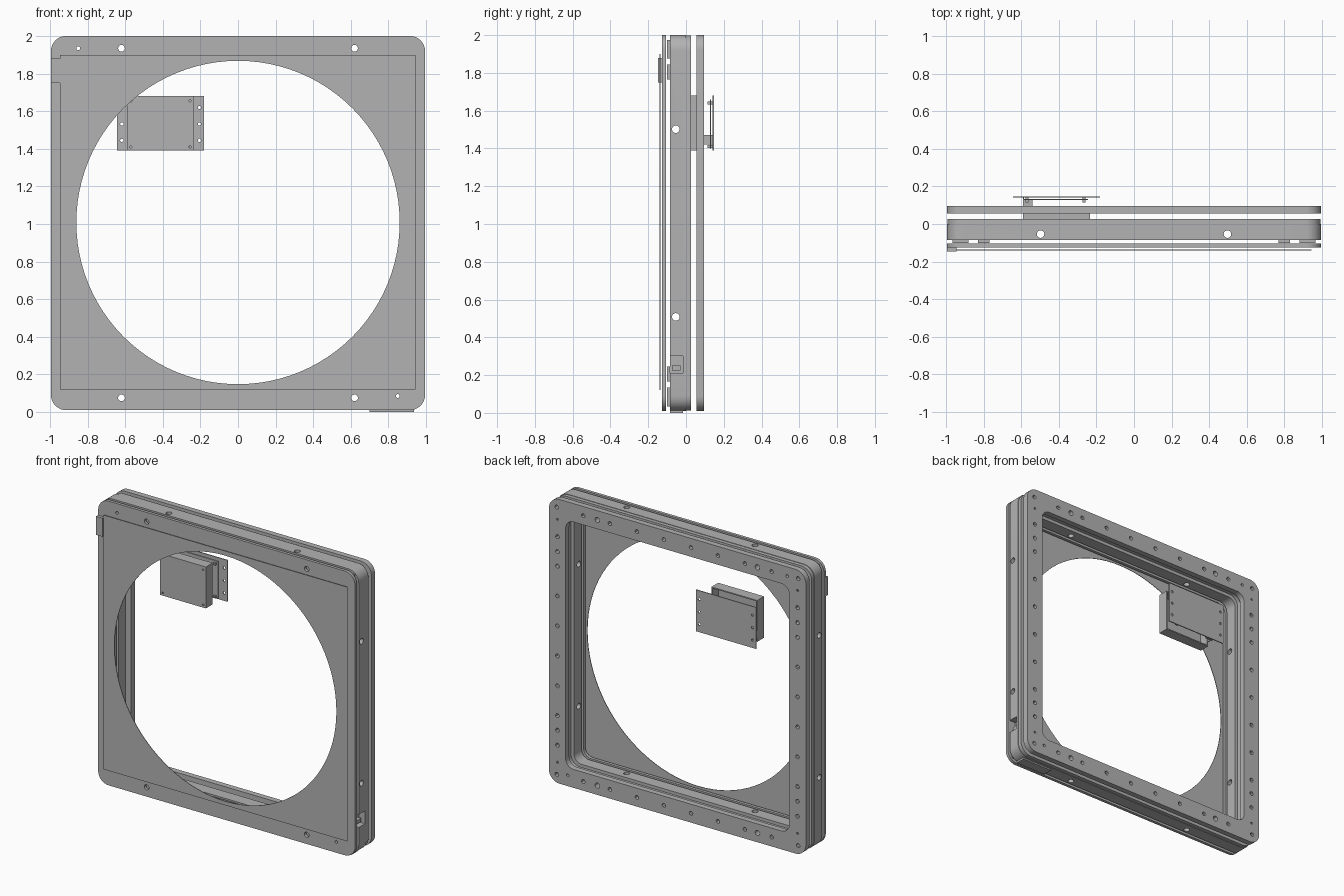
import bpy, bmesh, math
from mathutils import Matrix

cube = bpy.data.objects.get("Cube")
if cube:
    bpy.data.objects.remove(cube, do_unlink=True)

CZ = 1.005          # height of the frame centre
HALF = 0.995        # half width of the frame

grey = bpy.data.materials.new("plain_grey")
grey.use_nodes = True
grey.diffuse_color = (0.45, 0.45, 0.45, 1)
grey.node_tree.nodes["Principled BSDF"].inputs["Base Color"].default_value = (0.45, 0.45, 0.45, 1)


def rounded(half, radius, steps=8):
    """Rounded square outline about the frame centre."""
    pts = []
    c = half - radius
    for k, (sx, sz) in enumerate([(1, 1), (-1, 1), (-1, -1), (1, -1)]):
        for i in range(steps + 1):
            a = math.pi / 2 * (k + i / steps)
            pts.append((sx * c + radius * math.cos(a), CZ + sz * c + radius * math.sin(a)))
    return pts


def circle(x, z, r, n=16):
    return [(x + r * math.cos(2 * math.pi * i / n), z + r * math.sin(2 * math.pi * i / n))
            for i in range(n)]


def rect(x0, x1, z0, z1):
    return [(x0, z0), (x1, z0), (x1, z1), (x0, z1)]


def finish(obj):
    obj.data.materials.clear()
    obj.data.materials.append(grey)
    bpy.ops.object.select_all(action='DESELECT')
    obj.select_set(True)
    bpy.context.view_layer.objects.active = obj
    bpy.ops.object.shade_smooth_by_angle(angle=math.radians(30))


def plate(name, y0, y1, outlines):
    """Flat sheet between two depths; outlines after the first are holes."""
    cu = bpy.data.curves.new(name, 'CURVE')
    cu.dimensions = '2D'
    cu.fill_mode = 'BOTH'
    cu.extrude = (y1 - y0) / 2
    for pts in outlines:
        sp = cu.splines.new('POLY')
        sp.points.add(len(pts) - 1)
        for p, (x, z) in zip(sp.points, pts):
            p.co = (x, z, 0, 1)
        sp.use_cyclic_u = True
    tmp = bpy.data.objects.new(name + "_outline", cu)
    bpy.context.collection.objects.link(tmp)
    bpy.context.view_layer.update()
    mesh = bpy.data.meshes.new_from_object(tmp.evaluated_get(bpy.context.evaluated_depsgraph_get()))
    bpy.data.objects.remove(tmp, do_unlink=True)
    mesh.transform(Matrix.Translation((0, (y0 + y1) / 2, 0)) @ Matrix.Rotation(math.pi / 2, 4, 'X'))
    bm = bmesh.new()
    bm.from_mesh(mesh)
    bmesh.ops.remove_doubles(bm, verts=bm.verts, dist=1e-5)
    bmesh.ops.recalc_face_normals(bm, faces=bm.faces)
    bm.to_mesh(mesh)
    bm.free()
    mesh.name = name
    obj = bpy.data.objects.new(name, mesh)
    bpy.context.collection.objects.link(obj)
    finish(obj)
    return obj


def box(name, x0, x1, y0, y1, z0, z1):
    return plate(name, y0, y1, [rect(x0, x1, z0, z1)])


def cut(target, cutter):
    cutter.hide_render = True
    mod = target.modifiers.new("cut", 'BOOLEAN')
    mod.operation = 'DIFFERENCE'
    mod.solver = 'EXACT'
    mod.object = cutter
    bpy.context.view_layer.objects.active = target
    bpy.ops.object.modifier_apply(modifier="cut")
    bpy.data.objects.remove(cutter, do_unlink=True)


# Holes that pass through every frame layer
bolt_holes = [circle(sx * 0.62, CZ + sz * 0.93, 0.018) for sx in (-1, 1) for sz in (-1, 1)]
pin_holes = [circle(-0.85, CZ + 0.93, 0.01), circle(0.85, CZ - 0.92, 0.01)]
through = bolt_holes + pin_holes

# Back frame with its ring of screw holes
ring = []
for s in (-1, 1):
    for t in (-1, 1):
        ring.append(circle(s * 0.935, CZ + t * 0.935, 0.014, 12))
        for d in (0.105, 0.314, 0.523, 0.625, 0.73):
            ring.append(circle(s * 0.93, CZ + t * d, 0.014, 12))
            if d != 0.625:
                ring.append(circle(t * d, CZ + s * 0.93, 0.014, 12))
        ring.append(circle(s * 0.93, CZ + t * 0.85, 0.008, 8))
plate("back_frame", 0.055, 0.095, [rounded(HALF, 0.08), rounded(0.866, 0.06)] + through + ring)

# Main body in two stepped layers
plate("body_rear_layer", 0.0, 0.026, [rounded(HALF - 0.003, 0.08), rounded(0.89, 0.07)] + through)
body = plate("body_front_layer", -0.085, 0.0, [rounded(HALF, 0.08), rounded(0.868, 0.06)] + through)

# Cross holes through the four sides, and the port recess
for d in (-0.497, 0.497):
    for axis, loc in (('Y', (0, -0.054, CZ + d)), ('X', (d, -0.054, CZ))):
        bpy.ops.mesh.primitive_cylinder_add(
            vertices=20, radius=0.02, depth=3, location=loc,
            rotation=(0, math.pi / 2, 0) if axis == 'Y' else (0, 0, 0))
        cut(body, bpy.context.object)
cut(body, box("port_cutter", 0.95, 1.05, -0.1, -0.016, 0.21, 0.3))
finish(body)
box("port_socket", 0.94, 0.975, -0.075, -0.03, 0.225, 0.25)
box("corner_cover", 0.7, 0.935, -0.085, -0.016, 0, 0.014)

# Small corner clamps between body and front frame
for sx in (-1, 1):
    for sz in (-1, 1):
        def clamp(name, a0, a1, b0, b1):
            xs = sorted((sx * a0, sx * a1))
            zs = sorted((CZ + sz * b0, CZ + sz * b1))
            box(name, *xs, -0.1, -0.084, *zs)
        clamp("clamp_corner", 0.88, 0.965, 0.87, 0.97)
        clamp("clamp_side", 0.9, 0.96, 0.76, 0.84)
        clamp("clamp_edge", 0.77, 0.83, 0.9, 0.96)

# Front frame, and the thin mask with the round opening
plate("front_frame", -0.126, -0.105, [rounded(HALF, 0.08), rounded(0.868, 0.06)] + through)
plate("round_mask", -0.14, -0.136, [rect(-0.947, 0.945, 0.12, 1.9), circle(0, CZ + 0.003, 0.86, 96)])
box("mask_tab", -0.996, -0.945, -0.147, -0.126, 1.75, 1.88)

# Electronics case, open to the rear
X0, X1, Z0, Z1 = -0.59, -0.235, 1.39, 1.68
corners = [circle(x, z, 0.006, 8) for x in (X0 + 0.02, X1 - 0.02) for z in (Z0 + 0.02, Z1 - 0.025)]
plate("case_front", -0.02, -0.014, [rect(X0, X1, Z0, Z1)] + corners)
plate("case_walls", -0.014, 0.055, [rect(X0, X1, Z0, Z1),
                                   rect(X0 + 0.008, X1 - 0.008, Z0 + 0.008, Z1 - 0.008)])

# Circuit board, connector and rear mounting plate
box("circuit_board", X0 + 0.005, X1 - 0.01, 0.127, 0.133, 1.4, 1.66)
box("connector", X0, X0 + 0.05, 0.085, 0.128, 1.42, 1.47)
box("side_web", X0, X0 + 0.006, 0.05, 0.14, 1.42, 1.47)
for x in (X0 + 0.02, X1 - 0.03):
    for z in (1.41, 1.64):
        box("standoff", x - 0.008, x + 0.008, 0.115, 0.141, z - 0.008, z + 0.008)
mount_holes = [circle(x, z, 0.009, 12) for x in (-0.618, -0.205) for z in (1.445, 1.532, 1.62)]
plate("mounting_plate", 0.14, 0.147, [rect(-0.645, -0.18, Z0, Z1)] + mount_holes)
